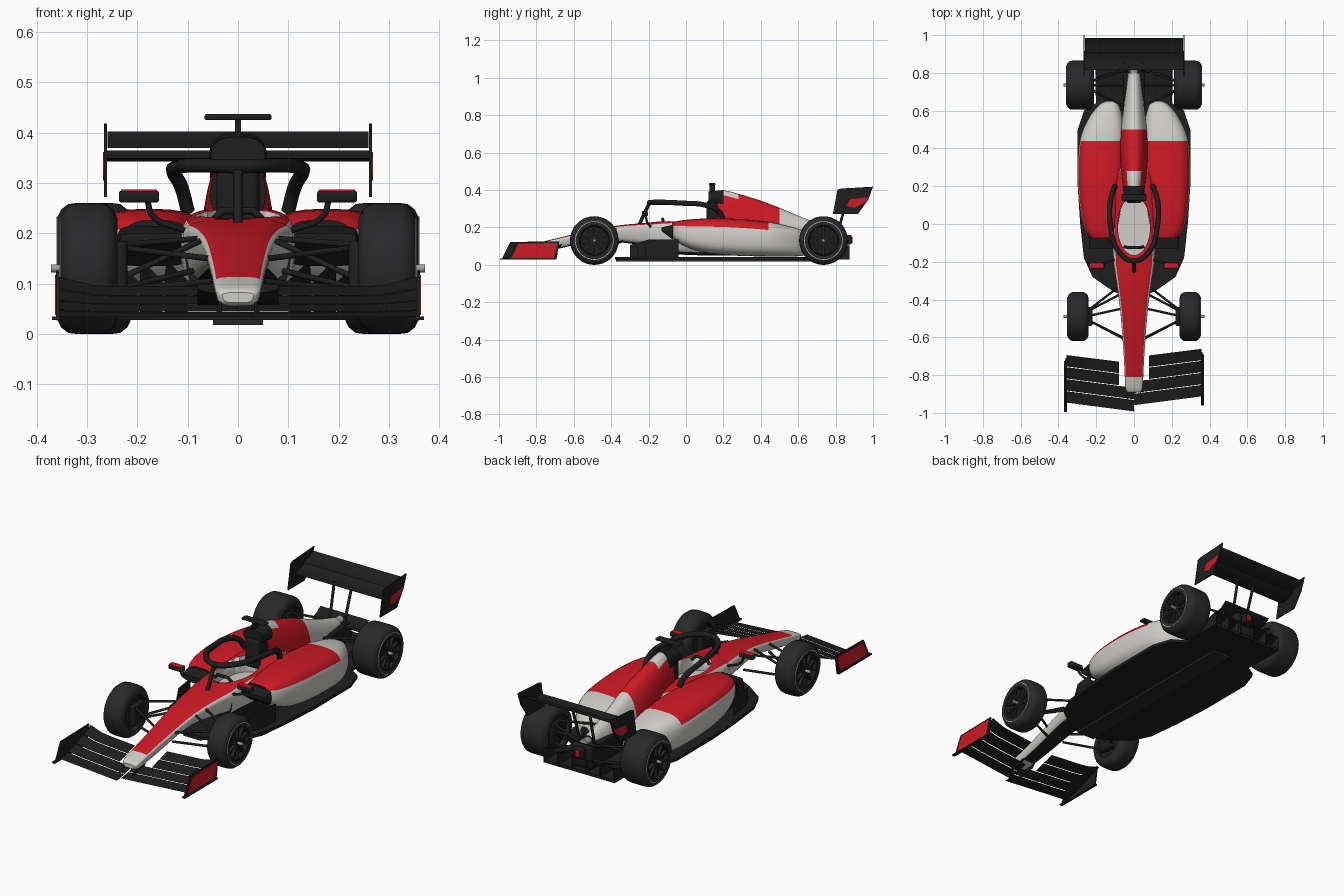
import bpy, bmesh, math
from mathutils import Matrix, Vector

if "Cube" in bpy.data.objects:
    bpy.data.objects.remove(bpy.data.objects["Cube"])

def material(name, rgb):
    m = bpy.data.materials.new(name)
    m.diffuse_color = (*rgb, 1)
    m.use_nodes = True
    m.node_tree.nodes["Principled BSDF"].inputs["Base Color"].default_value = m.diffuse_color
    return m

MATS = [material("red_paint", (.62, .01, .018)), material("white_paint", (.62, .61, .58)),
        material("carbon_black", (.013, .013, .014)), material("rubber", (.022, .022, .024)),
        material("metal", (.35, .35, .36))]
RED, WHITE, BLACK, RUBBER, METAL = range(5)

def finish(name, bm, mat=None, angle=35):
    bmesh.ops.recalc_face_normals(bm, faces=bm.faces)
    if mat is not None:
        for f in bm.faces:
            f.material_index = mat
    me = bpy.data.meshes.new(name)
    bm.to_mesh(me)
    bm.free()
    for m in MATS:
        me.materials.append(m)
    ob = bpy.data.objects.new(name, me)
    bpy.context.collection.objects.link(ob)
    bpy.ops.object.select_all(action='DESELECT')
    ob.select_set(True)
    bpy.context.view_layer.objects.active = ob
    bpy.ops.object.shade_smooth_by_angle(angle=math.radians(angle))
    return ob

def skin(bm, rings, closed=False):
    """Bridge rings of points with quads; returns (face, ring index, side index)."""
    vs = [[bm.verts.new(p) for p in r] for r in rings]
    n, out = len(vs[0]), []
    for i in range(len(vs) - (0 if closed else 1)):
        a, b = vs[i], vs[(i + 1) % len(vs)]
        for j in range(n):
            out.append((bm.faces.new((a[j], a[(j + 1) % n], b[(j + 1) % n], b[j])), i, j))
    if not closed:
        bm.faces.new(vs[0])
        bm.faces.new(vs[-1])
    return out

def loft(name, stations, paint, e=3, taper=0, s=1, n=32, sub=4, cap=BLACK):
    """Superellipse sections (y, x0, x1, z0, z1), smoothed along y."""
    P = [stations[0]] + stations + [stations[-1]]
    st = []
    for i in range(1, len(P) - 2):
        for k in range(sub):
            t = k / sub
            st.append([.5 * (2 * b + (c - a) * t + (2 * a - 5 * b + 4 * c - d) * t * t
                       + (3 * b - a - 3 * c + d) * t ** 3)
                       for a, b, c, d in zip(P[i - 1], P[i], P[i + 1], P[i + 2])])
    st.append(stations[-1])
    rings = []
    for y, x0, x1, z0, z1 in st:
        ring = []
        for j in range(n):
            a = 2 * math.pi * j / n
            u, v = [math.copysign(abs(w) ** (2 / e), w) for w in (math.cos(a), math.sin(a))]
            ring.append((s * ((x0 + x1) / 2 + (x1 - x0) / 2 * u * (1 - taper * v)), y,
                         (z0 + z1) / 2 + (z1 - z0) / 2 * v))
        rings.append(ring)
    bm = bmesh.new()
    faces = skin(bm, rings)
    for f in bm.faces:
        f.material_index = cap
    for f, i, j in faces:
        f.material_index = paint((st[i][0] + st[i + 1][0]) / 2, 360 * (j + .5) / n)
    return finish(name, bm)

def plate(name, pts, axis, a, b, mat):
    """Extrude a flat outline along x, or along z."""
    put = (lambda p, h: (h, p[0], p[1])) if axis == 'x' else (lambda p, h: (p[0], p[1], h))
    bm = bmesh.new()
    skin(bm, [[put(p, a) for p in pts], [put(p, b) for p in pts]])
    return finish(name, bm, mat)

def box(name, c, size, mat, bevel=0):
    bm = bmesh.new()
    bmesh.ops.create_cube(bm, size=1, matrix=Matrix.Translation(c) @ Matrix.Diagonal((*size, 1)))
    if bevel:
        bmesh.ops.bevel(bm, geom=bm.edges[:], offset=bevel, segments=3, affect='EDGES', profile=.5)
    return finish(name, bm, mat)

def sheet(name, rows, thick, mat=BLACK):
    bm = bmesh.new()
    vs = [[bm.verts.new(p) for p in r] for r in rows]
    for a, b in zip(vs, vs[1:]):
        for j in range(len(a) - 1):
            bm.faces.new((a[j], a[j + 1], b[j + 1], b[j]))
    bmesh.ops.solidify(bm, geom=bm.faces[:], thickness=thick)
    return finish(name, bm, mat)

def tube(name, pts, r, mat=BLACK, smooth=False):
    cu = bpy.data.curves.new(name, 'CURVE')
    cu.dimensions, cu.bevel_depth, cu.bevel_resolution, cu.use_fill_caps = '3D', r, 3, True
    sp = cu.splines.new('BEZIER')
    sp.bezier_points.add(len(pts) - 1)
    for bp, p in zip(sp.bezier_points, pts):
        bp.co = p
        bp.handle_left_type = bp.handle_right_type = 'AUTO' if smooth else 'VECTOR'
    sp.resolution_u = 8 if smooth else 1
    cu.materials.append(MATS[mat])
    ob = bpy.data.objects.new(name, cu)
    bpy.context.collection.objects.link(ob)
    bpy.ops.object.select_all(action='DESELECT')
    ob.select_set(True)
    bpy.context.view_layer.objects.active = ob
    bpy.ops.object.convert(target='MESH')
    bpy.ops.object.shade_smooth_by_angle(angle=math.radians(40))

def lathe(name, prof, c, s, mat, closed=False, n=48):
    """Spin (x, radius) points about a sideways axis."""
    bm = bmesh.new()
    skin(bm, [[(c[0] + s * x, c[1] + r * math.cos(2 * math.pi * k / n),
                c[2] + r * math.sin(2 * math.pi * k / n)) for k in range(n)] for x, r in prof], closed)
    return finish(name, bm, mat)

sym = lambda rows: [(y, -w, w, a, b) for y, w, a, b in rows]
top_red = lambda y, t: RED if 45 < t < 135 else BLACK if 225 < t < 315 else WHITE

# Nose and cockpit tub
loft("nose", sym([(-.892, .03, .062, .082), (-.875, .042, .055, .094), (-.81, .047, .062, .113),
     (-.7, .052, .082, .14), (-.5, .066, .125, .187), (-.35, .083, .12, .212), (-.2, .105, .1, .226)]),
     lambda y, t: WHITE if y < -.81 else top_red(y, t), e=4, taper=-.12, cap=WHITE)
tub = loft("cockpit_tub", sym([(-.2, .105, .08, .226), (-.1, .112, .06, .236), (.1, .115, .05, .245),
           (.22, .105, .05, .25), (.3, .07, .05, .25)]), top_red, e=4, taper=-.08)
hole = [(.086 * math.cos(a), -.01 + .155 * math.sin(a)) for a in [math.tau * k / 40 for k in range(40)]]
cutter = plate("cockpit_cutter", hole, 'z', .16, .35, WHITE)
cutter.hide_render = True
mod = tub.modifiers.new("opening", 'BOOLEAN')
mod.object, mod.operation, mod.solver = cutter, 'DIFFERENCE', 'EXACT'
bpy.context.view_layer.objects.active = tub
bpy.ops.object.modifier_apply(modifier="opening")
bpy.data.objects.remove(cutter)
tube("steering_wheel", [(-.05, -.12, .225), (-.03, -.125, .245), (.03, -.125, .245), (.05, -.12, .225)], .008)
box("headrest", (0, .155, .27), (.085, .09, .15), BLACK, .015)

# Engine cover, air intake, camera bar, exhaust
loft("engine_cover", sym([(.17, .052, .22, .392), (.21, .056, .18, .397), (.28, .064, .15, .38),
     (.4, .07, .12, .343), (.5, .066, .1, .305), (.6, .054, .1, .263), (.7, .044, .1, .225),
     (.8, .033, .125, .195)]), lambda y, t: RED if .28 < y < .5 or (y < .28 and not 40 < t < 140) else WHITE,
     e=2.4, taper=.25)
loft("air_intake", sym([(.12, .054, .325, .392), (.2, .057, .31, .4)]), lambda y, t: BLACK, e=2.4)
box("camera_post", (0, .14, .407), (.012, .03, .04), BLACK)
box("camera_bar", (0, .14, .431), (.133, .035, .012), BLACK, .004)
tube("exhaust", [(0, .78, .165), (0, .84, .17)], .022, METAL)

# Floor, plank and diffuser
half = [(.06, -.38), (.12, -.35), (.22, -.28), (.265, -.18), (.285, 0), (.298, .2), (.298, .5),
        (.265, .6), (.2, .64), (.2, .87)]
plate("floor", half + [(-x, y) for x, y in reversed(half)], 'z', .028, .043, BLACK)
box("plank", (0, .15, .024), (.1, 1.05, .012), RUBBER)
sheet("diffuser_roof", [[(x, y, z) for x in (-.2, .2)] for y, z in ((.68, .045), (.8, .075), (.875, .105))], .006)
for k in range(6):
    plate("diffuser_strake", [(.68, .03), (.68, .046), (.875, .107), (.875, .03)], 'x',
          -.2 + .08 * k - .003, -.2 + .08 * k + .003, BLACK)
box("gearbox", (0, .71, .11), (.11, .3, .12), BLACK, .015)
box("rear_crash_box", (0, .84, .135), (.05, .09, .05), BLACK, .006)
box("rain_light", (0, .887, .135), (.022, .008, .035), RED)
sheet("beam_wing", [[(x, y, z) for x in (-.14, .14)] for y, z in ((.8, .155), (.84, .165), (.875, .19))], .006)

# Rear wing: two curved elements
for nm, w, pts in (("rear_wing_main", .263, ((.815, .35), (.85, .343), (.89, .35), (.915, .365))),
                   ("rear_wing_flap", .26, ((.905, .37), (.94, .378), (.965, .388), (.985, .402)))):
    sheet(nm, [[(-w, y, z), (w, y, z)] for y, z in pts], .009)

# Halo
ring = [(.1, .2, .245), (.112, .17, .29), (.128, .1, .32), (.122, -.02, .33), (.085, -.14, .335)]
tube("halo_ring", ring + [(0, -.195, .333)] + [(-x, y, z) for x, y, z in reversed(ring)], .014, BLACK, True)
tube("halo_pillar", [(0, -.195, .33), (0, -.215, .29), (0, -.25, .215)], .01, BLACK, True)

def wheel(nm, x, y, w, s):
    c = (s * x, y, .13)
    edge = [(w, .086), (w + .002, .1), (w - .006, .117), (w - .02, .128), (w - .035, .13)]
    lathe(nm + "_tyre", edge + [(-a, r) for a, r in reversed(edge)], c, s, RUBBER, True)
    lathe(nm + "_rim", [(-w + .02, .01), (-w + .02, .086), (w - .001, .087), (w - .001, .08),
                        (w - .022, .074), (w - .022, .01)], c, s, BLACK)
    lathe(nm + "_sidewall_ring", [(w, .1), (w + .003, .1), (w + .003, .103), (w - .001, .103)], c, s, WHITE, True)
    lathe(nm + "_hub", [(w - .03, .026), (w - .01, .024), (w - .008, .012)], c, s, BLACK, n=24)
    lathe(nm + "_nut", [(w - .01, .008), (.372 - x, .008)], c, s, METAL, n=12)
    bm = bmesh.new()
    for k in range(10):
        bmesh.ops.create_cube(bm, size=1, matrix=Matrix.Translation((c[0] + s * (w - .013), y, .13))
            @ Matrix.Rotation(math.tau * k / 10, 4, 'X') @ Matrix.Translation((0, 0, .05))
            @ Matrix.Diagonal((.014, .009, .066, 1)))
    finish(nm + "_spokes", bm, RUBBER)

# Everything that exists on both sides
pod = [(-.075, .1, .225, .15, .226), (-.03, .09, .26, .11, .237), (.08, .07, .287, .07, .247),
       (.25, .05, .298, .05, .247), (.44, .05, .288, .045, .23), (.56, .06, .24, .045, .205),
       (.63, .08, .185, .05, .18), (.65, .1, .15, .07, .15)]
for s in (-1, 1):
    wheel("front_wheel", .297, -.49, .055, s)
    wheel("rear_wheel", .286, .735, .072, s)
    loft("sidepod", pod, lambda y, t: RED if y < .44 and 22 < t < 158 else WHITE, e=3, s=s)
    loft("sidepod_inlet", [(-.13, .11, .235, .18, .2), (-.07, .1, .24, .135, .215)], lambda y, t: BLACK, e=5, s=s)
    for k, x in enumerate((.13, .18, .23)):
        sheet("turning_vane", [[(s * (x - .03), -.3 + .04 * k, z * .7 + .012), (s * x, -.2 + .02 * k, z),
              (s * (x + .015), -.04, z)] for z in (.04, .135)], .005)
    # Mirrors
    box("mirror", (s * .197, -.22, .273), (.08, .032, .024), BLACK, .006)
    box("mirror_cap", (s * .197, -.22, .285), (.072, .028, .004), RED)
    tube("mirror_stay", [(s * .18, -.215, .264), (s * .17, -.21, .235), (s * .105, -.19, .205)], .006, BLACK, True)
    # Suspension arms
    for nm, a, b in (("front", ((.07, -.37, .19), (.06, -.6, .15), (.09, -.34, .125), (.05, -.61, .105),
                      (.075, -.45, .185)), ((.26, -.47, .175), (.26, -.5, .175), (.26, -.47, .085),
                      (.26, -.5, .085), (.255, -.49, .1))),
                     ("rear", ((.04, .62, .17), (.04, .82, .16), (.05, .6, .09), (.05, .83, .09),
                      (.05, .735, .13)), ((.24, .72, .18), (.24, .75, .18), (.24, .72, .085),
                      (.24, .75, .085), (.24, .735, .13)))):
        for p, q in zip(a, b):
            tube(nm + "_suspension_arm", [(s * p[0], *p[1:]), (s * q[0], *q[1:])], .006)
        box(nm + "_brake_duct", (s * .235, -.49 if nm == "front" else .735, .13), (.03, .1, .11), BLACK, .01)
    # Front wing: four stacked elements, endplate and foot
    off = .033 if s > 0 else 0
    def wing_point(x, f):
        y0, y1 = -.992 + .13 * x, -.735 + .125 * x
        return (s * x, y0 + (y1 - y0) * f + off, .034 + (.062 + .25 * max(0, x - .28)) * f ** 1.3)
    for i in range(4):
        x0 = 0 if i < 2 else .08
        sheet("front_wing_element", [[wing_point(x0 + (.358 - x0) * k / 8, (i + g / 3 * .94) / 4)
              for k in range(9)] for g in range(4)], .005)
    d = off - .02
    plate("front_endplate", [(-.965 + d, .03), (-.92 + d, .122), (-.69 + d, .126), (-.705 + d, .03)], 'x',
          s * .355, s * .362, BLACK)
    plate("front_endplate_panel", [(-.945 + d, .038), (-.908 + d, .113), (-.7 + d, .117), (-.72 + d, .038)], 'x',
          s * .362, s * .364, RED)
    box("front_endplate_foot", (s * .362, -.84 + d, .031), (.016, .27, .007), BLACK)
    plate("nose_pylon", [(-.93, .036), (-.87, .07), (-.8, .075), (-.83, .045)], 'x', s * .032, s * .038, BLACK)
    # Rear wing endplate and support
    plate("rear_endplate", [(.785, .272), (.81, .402), (.83, .408), (1.0, .418), (.975, .35), (.92, .272)], 'x',
          s * .261, s * .267, BLACK)
    plate("rear_endplate_panel", [(.86, .315), (.875, .35), (.975, .362), (.96, .335), (.9, .305)], 'x',
          s * .267, s * .2685, RED)
    tube("rear_wing_pylon", [(s * .04, .8, .14), (s * .045, .83, .24), (s * .05, .86, .347)], .007, BLACK, True)
